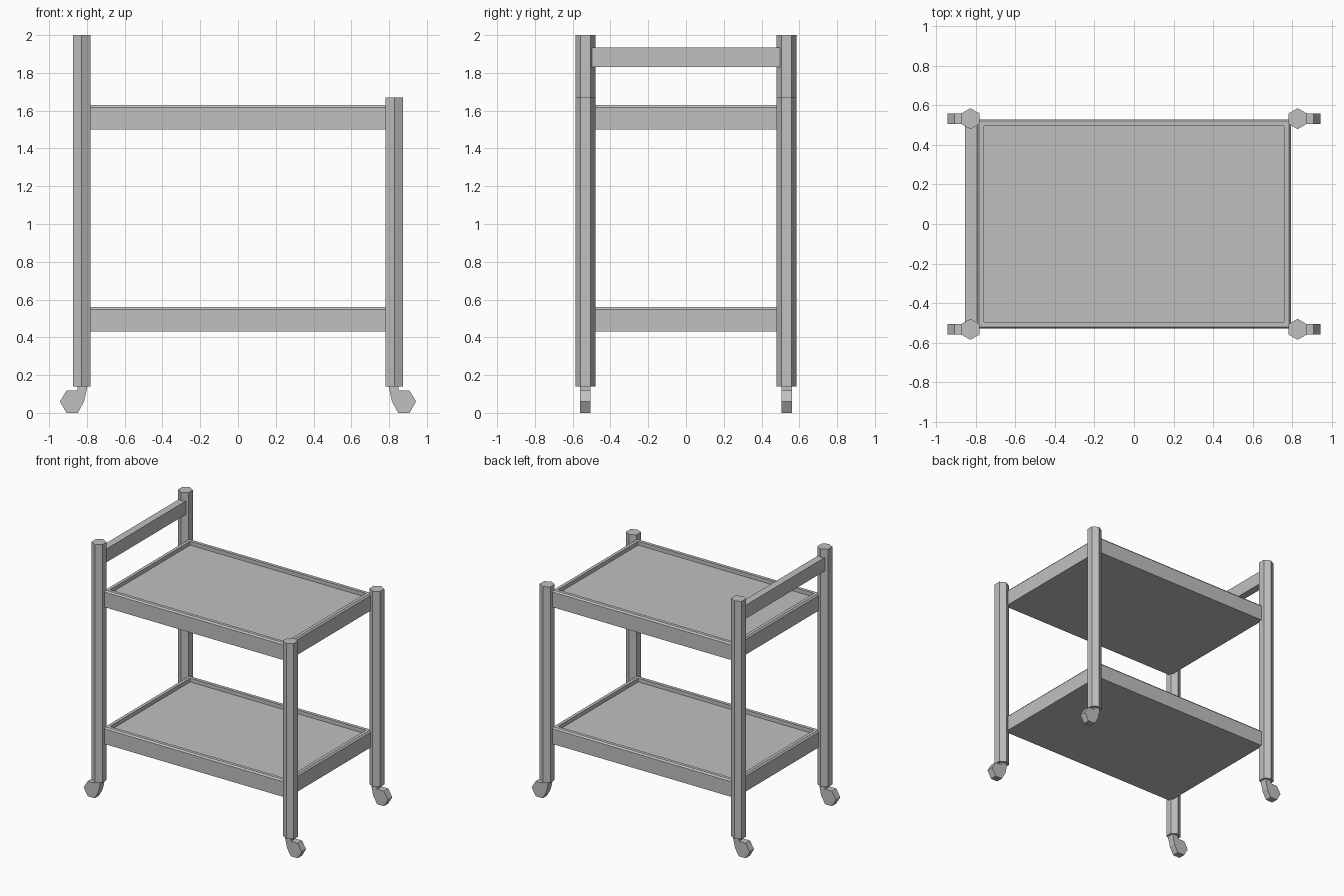
import bpy
import bmesh
from math import pi
from mathutils import Matrix

cube = bpy.data.objects.get("Cube")
if cube:
    bpy.data.objects.remove(cube, do_unlink=True)

# One plain grey for the whole trolley
grey = bpy.data.materials.new("plain grey")
grey.use_nodes = True
colour = (0.53, 0.53, 0.53, 1)
grey.diffuse_color = colour
grey.node_tree.nodes["Principled BSDF"].inputs["Base Color"].default_value = colour

POST_X, POST_Y = 0.828, 0.533


def finish(name, bm):
    bmesh.ops.recalc_face_normals(bm, faces=bm.faces)
    mesh = bpy.data.meshes.new(name)
    bm.to_mesh(mesh)
    bm.free()
    mesh.materials.append(grey)
    obj = bpy.data.objects.new(name, mesh)
    bpy.context.collection.objects.link(obj)
    return obj


def box(bm, x, y, z):
    """Box from low/high pairs."""
    size = Matrix.Diagonal((x[1] - x[0], y[1] - y[0], z[1] - z[0], 1))
    mid = Matrix.Translation([sum(p) / 2 for p in (x, y, z)])
    return bmesh.ops.create_cube(bm, size=1, matrix=mid @ size)


def post(name, x, y, top, bottom=0.14):
    """Six-sided upright with corners toward front and back."""
    bm = bmesh.new()
    place = Matrix.Translation((x, y, (top + bottom) / 2)) @ Matrix.Rotation(pi / 6, 4, "Z")
    # create_cone starts its ring on the y axis, so align a corner to y
    bmesh.ops.create_cone(bm, cap_ends=True, segments=6, radius1=0.053, radius2=0.053,
                          depth=top - bottom, matrix=place)
    if max(v.co.y for v in bm.verts) - y < 0.05:
        bmesh.ops.rotate(bm, verts=bm.verts, cent=(x, y, 0), matrix=Matrix.Rotation(pi / 6, 3, "Z"))
    finish(name, bm)


def caster(name, side, y):
    """Side profile of neck and wheel, given thickness."""
    profile = [(0.795, 0.15), (0.85, 0.15), (0.85, 0.118), (0.908, 0.118),
               (0.943, 0.06), (0.908, 0), (0.848, 0), (0.815, 0.06)]
    bm = bmesh.new()
    face = bm.faces.new([bm.verts.new((side * x, y - 0.027, z)) for x, z in profile])
    side_verts = bmesh.ops.extrude_face_region(bm, geom=[face])["geom"]
    bmesh.ops.translate(bm, vec=(0, 0.054, 0),
                        verts=[v for v in side_verts if isinstance(v, bmesh.types.BMVert)])
    finish(name, bm)


def tray(name, bottom):
    """Tray with a chamfered rim and a sunken floor."""
    bm = bmesh.new()
    box(bm, (-0.795, 0.795), (-0.53, 0.53), (bottom, bottom + 0.118))

    def top_face():
        return max(bm.faces, key=lambda f: f.calc_center_median().z + f.normal.z)

    def step(inset, rise):
        bm.normal_update()
        face = top_face()
        new = bmesh.ops.extrude_face_region(bm, geom=[face])["geom"]
        verts = [v for v in new if isinstance(v, bmesh.types.BMVert)]
        for v in verts:
            v.co.x -= inset if v.co.x > 0 else -inset
            v.co.y -= inset if v.co.y > 0 else -inset
            v.co.z += rise
        if face.is_valid:
            bmesh.ops.delete(bm, geom=[face], context="FACES_ONLY")
        return [g for g in new if isinstance(g, bmesh.types.BMFace)][0]

    step(0.01, 0.012)
    floor = step(0.025, 0)
    # Sink the floor: straight inner walls
    sunk = bmesh.ops.extrude_face_region(bm, geom=[floor])["geom"]
    bmesh.ops.translate(bm, vec=(0, 0, -0.03),
                        verts=[v for v in sunk if isinstance(v, bmesh.types.BMVert)])
    if floor.is_valid:
        bmesh.ops.delete(bm, geom=[floor], context="FACES_ONLY")
    finish(name, bm)


# Uprights and casters at the four corners
for end, side, top in (("right", -1, 2.0), ("left", 1, 1.67)):
    for depth, y in (("front", -POST_Y), ("back", POST_Y)):
        post(f"{depth}_{end}_post", side * POST_X, y, top)
        caster(f"{depth}_{end}_caster", side, y)

# Two shelves
tray("lower_tray", 0.43)
tray("upper_tray", 1.5)

# Push handle between the tall posts
handle = bmesh.new()
box(handle, (-0.855, -0.797), (-0.51, 0.51), (1.83, 1.935))
finish("push_handle", handle)
